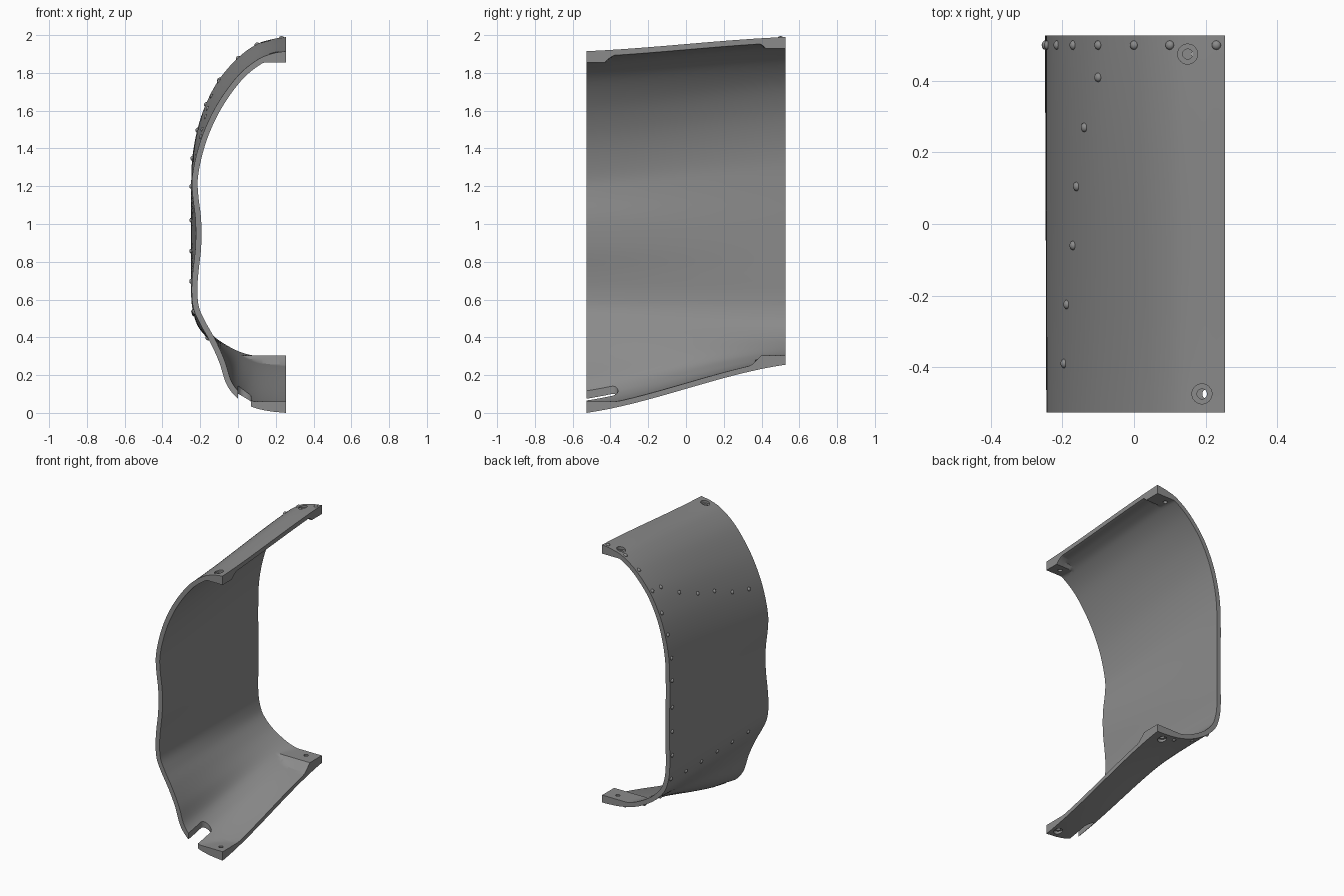
import bpy, bmesh, math
from mathutils import Vector

if "Cube" in bpy.data.objects:
    bpy.data.objects.remove(bpy.data.objects["Cube"])

Y = 0.527          # half length of the shell
THICK = 0.03
SUB = 6            # samples per profile span

grey = bpy.data.materials.new("plain grey")
grey.diffuse_color = (0.26, 0.26, 0.26, 1)
grey.use_nodes = True
grey.node_tree.nodes["Principled BSDF"].inputs["Base Color"].default_value = grey.diffuse_color

# Outer profile (x, z) at the front end and the back end, top to bottom
FRONT = [(.255, 1.915), (.18, 1.902), (.1, 1.868), (0, 1.785), (-.1, 1.65), (-.17, 1.515),
         (-.215, 1.385), (-.242, 1.25), (-.24, 1.15), (-.225, 1.02), (-.225, .88), (-.24, .74),
         (-.245, .64), (-.235, .55), (-.2, .47), (-.15, .38), (-.1, .27), (-.06, .15),
         (0, .075), (.07, .033), (.16, .01), (.255, 0)]
BACK = [(.255, 1.99), (.18, 1.978), (.1, 1.952), (0, 1.88), (-.1, 1.765), (-.17, 1.635),
        (-.215, 1.5), (-.242, 1.35), (-.248, 1.2), (-.248, 1.02), (-.248, .88), (-.248, .74),
        (-.248, .62), (-.238, .535), (-.21, .455), (-.15, .385), (-.08, .335), (0, .295),
        (.08, .272), (.14, .262), (.2, .257), (.255, .255)]


def spline(pts):
    p = [Vector(q) for q in pts]
    p = [2 * p[0] - p[1]] + p + [2 * p[-1] - p[-2]]
    out = []
    for i in range(1, len(p) - 2):
        a, b, c, d = p[i - 1:i + 3]
        for k in range(SUB):
            t = k / SUB
            out.append(.5 * (2 * b + (c - a) * t + (2 * a - 5 * b + 4 * c - d) * t * t
                             + (3 * b - a - 3 * c + d) * t ** 3))
    return out + [p[-2]]


F, B = spline(FRONT), spline(BACK)
N = len(F)


def outer(y):
    """Outer section at y: the two end profiles blended along the length."""
    u = (y + Y) / (2 * Y)
    s = .6 * u + .4 * u * u * (3 - 2 * u)
    return [f.lerp(b, s) for f, b in zip(F, B)]


def inward(sec, i):
    d = (sec[min(i + 1, N - 1)] - sec[max(i - 1, 0)]).normalized()
    return Vector((-d.y, d.x))


def inner(y):
    """Inner section, flattened where the four corner pads stand proud."""
    sec = outer(y)
    top = min(1.855 + max(0, y + .43), 1.93 + max(0, .42 - y)) if y < 0 else 1.93 + max(0, .42 - y)
    low = max(.06, .305 - max(0, .4 - y))
    out = []
    for i in range(N):
        q = sec[i] + inward(sec, i) * THICK
        if i in (0, N - 1):
            q.x = .255
        q.x = min(q.x, .255)
        q.y = min(q.y, top) if i < N // 2 else max(q.y, low)
        out.append(q)
    return out


def make(name, bm):
    bmesh.ops.recalc_face_normals(bm, faces=bm.faces)
    me = bpy.data.meshes.new(name)
    bm.to_mesh(me)
    bm.free()
    ob = bpy.data.objects.new(name, me)
    me.materials.append(grey)
    bpy.context.collection.objects.link(ob)
    return ob


# Shell panel: closed rings lofted along y
rows = sorted({round(-Y + 2 * Y * k / 36, 4) for k in range(37)}
              | {-.43, -.38, .33, .39, .4, .42})
bm = bmesh.new()
rings = []
for y in rows:
    loop = outer(y) + inner(y)[::-1]
    rings.append([bm.verts.new((p.x, y, p.y)) for p in loop])
for a, b in zip(rings, rings[1:]):
    for i in range(2 * N):
        j = (i + 1) % (2 * N)
        bm.faces.new((a[i], a[j], b[j], b[i]))
for r in (rings[0], rings[-1]):
    for i in range(N - 1):
        bm.faces.new((r[i], r[i + 1], r[2 * N - 2 - i], r[2 * N - 1 - i]))
shell = make("shell_panel", bm)


def prism(pts, z0, z1):
    bm = bmesh.new()
    lo = [bm.verts.new((x, y, z0)) for x, y in pts]
    hi = [bm.verts.new((x, y, z1)) for x, y in pts]
    bm.faces.new(lo)
    bm.faces.new(hi)
    for i in range(len(pts)):
        j = (i + 1) % len(pts)
        bm.faces.new((lo[i], lo[j], hi[j], hi[i]))
    return make("cutter", bm)


def disc(x, y, r, n=24):
    return [(x + r * math.cos(2 * math.pi * k / n), y + r * math.sin(2 * math.pi * k / n))
            for k in range(n)]


def nearest(y, key, part):
    """Outer surface point and outward normal closest to a wanted x or z."""
    sec = outer(y)
    i = min(part, key=lambda k: abs(key(sec[k])))
    n = -inward(sec, i)
    return Vector((sec[i].x, y, sec[i].y)), Vector((n.x, 0, n.y))


UPPER, LOWER = range(0, 50), range(N - 50, N)

# Slot with a rounded end in the lower front edge
slot = [(0, -.6), (.07, -.6)] + [(.035 + .035 * math.cos(a), -.395 + .035 * math.sin(a))
                                 for a in [math.pi * k / 10 for k in range(11)]]
cutters = [prism(slot, -.1, .3)]
# Screw holes with counterbores on the outside of each pad
for x, y, part, s in ((.19, -.475, UPPER, 1), (.15, .475, UPPER, 1),
                      (.205, -.475, LOWER, -1), (.175, .475, LOWER, -1)):
    z = nearest(y, lambda p: p.x - x, part)[0].z
    cutters.append(prism(disc(x, y, .028), *sorted((z - s * .016, z + s * .05))))
    cutters.append(prism(disc(x, y, .014), z - .12, z + .12))

bpy.context.view_layer.objects.active = shell
for c in cutters:
    m = shell.modifiers.new("cut", 'BOOLEAN')
    m.operation, m.solver, m.object = 'DIFFERENCE', 'EXACT', c
    bpy.ops.object.modifier_apply(modifier=m.name)
    bpy.data.objects.remove(c)
shell.select_set(True)
bpy.ops.object.shade_smooth_by_angle(angle=math.radians(25))

# Rivets: a column round the back edge and two rows along the length
spots = [nearest(.5, lambda p: p.x - x, UPPER) for x in (.235, .105, -.008, -.1, -.17, -.215)]
spots += [nearest(.5, lambda p: p.y - z, range(N))
          for z in (1.36, 1.195, 1.025, .86, .69, .53, .395)]
spots += [nearest(.5, lambda p: p.x - x, LOWER) for x in (-.04, .1)]
ROW = (.41, .27, .105, -.06, -.225, -.39)
for y, x in zip(ROW, (-.1, -.14, -.158, -.172, -.184, -.192)):
    spots.append(nearest(y, lambda p: p.x - x, UPPER))
spots += [nearest(y, lambda p: p.y - .53, LOWER) for y in (.335, .17, .0, -.16, -.33)]

bm = bmesh.new()
for p, n in spots:
    new = bmesh.ops.create_uvsphere(bm, u_segments=12, v_segments=8, radius=.013)["verts"]
    rot = n.to_track_quat('Z', 'Y')
    for v in new:
        v.co = p + rot @ Vector((v.co.x, v.co.y, v.co.z * .75))
rivets = make("rivets", bm)
for f in rivets.data.polygons:
    f.use_smooth = True
